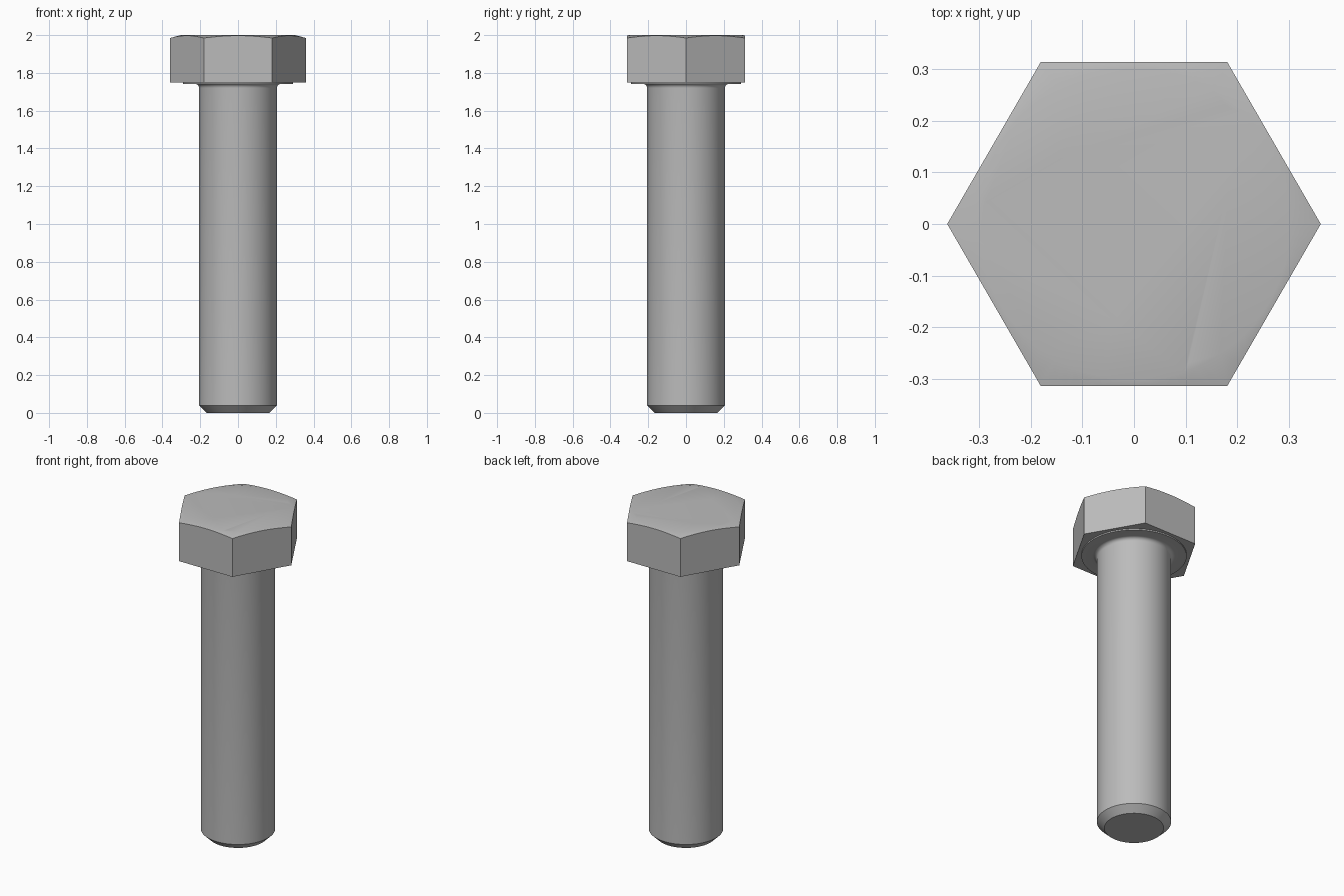
import bpy
import bmesh
from math import pi, cos, sin, radians

cube = bpy.data.objects.get("Cube")
if cube:
    bpy.data.objects.remove(cube)

steel = bpy.data.materials.new("grey steel")
steel.use_nodes = True
GREY = (0.5, 0.5, 0.5, 1)
steel.diffuse_color = GREY
steel.node_tree.nodes["Principled BSDF"].inputs["Base Color"].default_value = GREY


def revolve(name, profile, sides):
    """Spin a (radius, height) profile around the z axis."""
    bm = bmesh.new()
    verts = [bm.verts.new((r, 0, z)) for r, z in profile]
    edges = [bm.edges.new(pair) for pair in zip(verts, verts[1:])]
    bmesh.ops.spin(bm, geom=verts + edges, cent=(0, 0, 0), axis=(0, 0, 1),
                   angle=2 * pi, steps=sides, use_merge=True)
    bmesh.ops.remove_doubles(bm, verts=bm.verts, dist=1e-5)
    # Close the open ends with flat caps
    bmesh.ops.holes_fill(bm, edges=[e for e in bm.edges if e.is_boundary], sides=0)
    bmesh.ops.recalc_face_normals(bm, faces=bm.faces)
    mesh = bpy.data.meshes.new(name)
    bm.to_mesh(mesh)
    bm.free()
    mesh.materials.append(steel)
    obj = bpy.data.objects.new(name, mesh)
    bpy.context.collection.objects.link(obj)
    return obj


def activate(obj):
    bpy.ops.object.select_all(action="DESELECT")
    obj.select_set(True)
    bpy.context.view_layer.objects.active = obj


# Shank: chamfered tip, straight body, fillet under the head, washer face
FILLET, BODY, SEAT = 0.022, 0.206, 1.742
tip = [(0.165, 0), (BODY, 0.04)]
fillet = [(BODY + FILLET * (1 - cos(a)), SEAT - FILLET * (1 - sin(a)))
          for a in (i * pi / 12 for i in range(7))]
washer_face = [(0.292, SEAT), (0.292, 1.752)]
shank = revolve("shank", tip + fillet + washer_face, 64)

# Head: hexagonal prism with corners on the x axis
head = revolve("hex_head", [(0.361, 1.75), (0.361, 2.0)], 6)

# Chamfer cone that trims the top corners of the head
cutter = revolve("chamfer_cutter", [(0.5, 1.6), (0.5, 1.948), (0.302, 2.0), (0.28, 2.05)][:3], 96)
cutter.hide_render = True
activate(head)
trim = head.modifiers.new("chamfer", "BOOLEAN")
trim.operation = "INTERSECT"
trim.solver = "EXACT"
trim.object = cutter
bpy.ops.object.modifier_apply(modifier=trim.name)
bpy.data.objects.remove(cutter)

for part in (shank, head):
    activate(part)
    bpy.ops.object.shade_smooth_by_angle(angle=radians(30))
